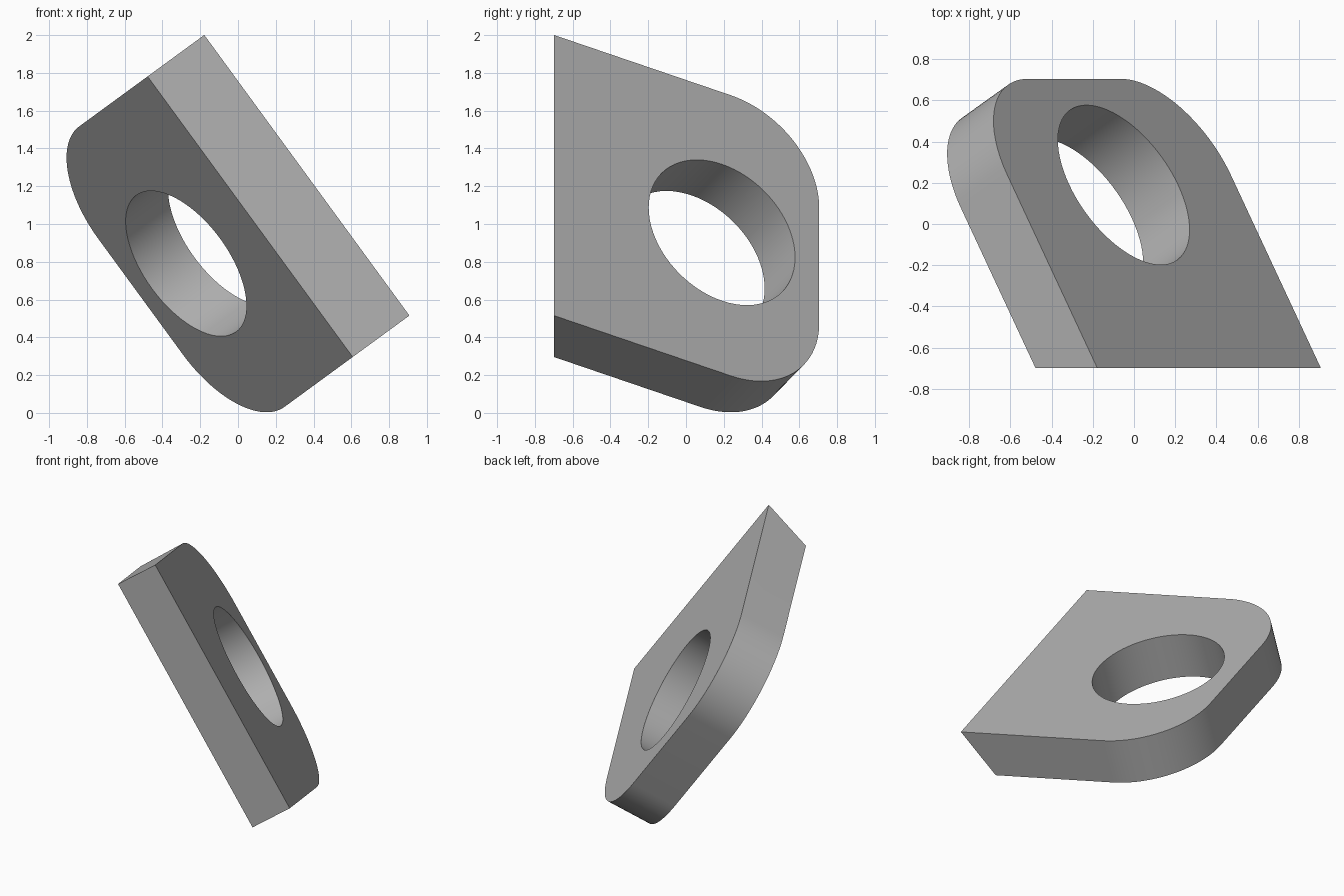
import bpy, bmesh, math
from mathutils import Matrix, Vector

cube = bpy.data.objects.get("Cube")
if cube:
    bpy.data.objects.remove(cube, do_unlink=True)

# Plate sizes, measured from the hole centre on the upper face
HALF_WIDTH, BACK, FRONT = 0.92, 0.595, -1.027
CORNER, HOLE, THICK = 0.54, 0.4475, 0.322
SLOPE = math.radians(30)

# Plate axes: across the width, towards the rounded end, out of the upper face
across = Vector((0.59, 0, -0.807)).normalized()
level = Vector((0, 1, 0))
side = level.cross(across)
along = level * math.cos(SLOPE) + side * math.sin(SLOPE)
if along.x > 0:
    along = level * math.cos(SLOPE) - side * math.sin(SLOPE)
normal = across.cross(along)
frame = Matrix((across, along, normal)).transposed().to_4x4()
frame.translation = (-0.05, 0.19, 0.955)


def arc(cx, cy, radius, start, end, steps):
    angles = [math.radians(start + (end - start) * i / steps) for i in range(steps + 1)]
    return [(cx + radius * math.cos(a), cy + radius * math.sin(a)) for a in angles]


def add_loop(bm, points):
    verts = [bm.verts.new((x, y, 0)) for x, y in points]
    return [bm.edges.new((v, verts[(i + 1) % len(verts)])) for i, v in enumerate(verts)]


# Outline with two rounded corners, and a round hole
cx, cy = HALF_WIDTH - CORNER, BACK - CORNER
outline = [(-HALF_WIDTH, FRONT), (HALF_WIDTH, FRONT)]
outline += arc(cx, cy, CORNER, 0, 90, 24) + arc(-cx, cy, CORNER, 90, 180, 24)
bm = bmesh.new()
edges = add_loop(bm, outline) + add_loop(bm, arc(0, 0, HOLE, 0, 360, 72)[:-1])
bmesh.ops.triangle_fill(bm, edges=edges, use_beauty=True, normal=(0, 0, 1))

# Thickness, with the straight end cut obliquely so it stands upright
result = bmesh.ops.extrude_face_region(bm, geom=bm.faces[:], use_keep_orig=True)
for v in result["geom"]:
    if isinstance(v, bmesh.types.BMVert):
        v.co.z = -THICK
        if v.co.y < FRONT + 0.01:
            v.co.y += THICK * math.tan(SLOPE)
bmesh.ops.recalc_face_normals(bm, faces=bm.faces[:])
bm.transform(frame)

mesh = bpy.data.meshes.new("holed_plate")
bm.to_mesh(mesh)
bm.free()
plate = bpy.data.objects.new("holed_plate", mesh)
bpy.context.collection.objects.link(plate)

# Plain grey
grey = bpy.data.materials.new("plain_grey")
grey.use_nodes = True
colour = (0.45, 0.45, 0.45, 1)
grey.diffuse_color = colour
grey.node_tree.nodes["Principled BSDF"].inputs["Base Color"].default_value = colour
mesh.materials.append(grey)

bpy.context.view_layer.objects.active = plate
plate.select_set(True)
bpy.ops.object.shade_smooth_by_angle(angle=math.radians(25))
